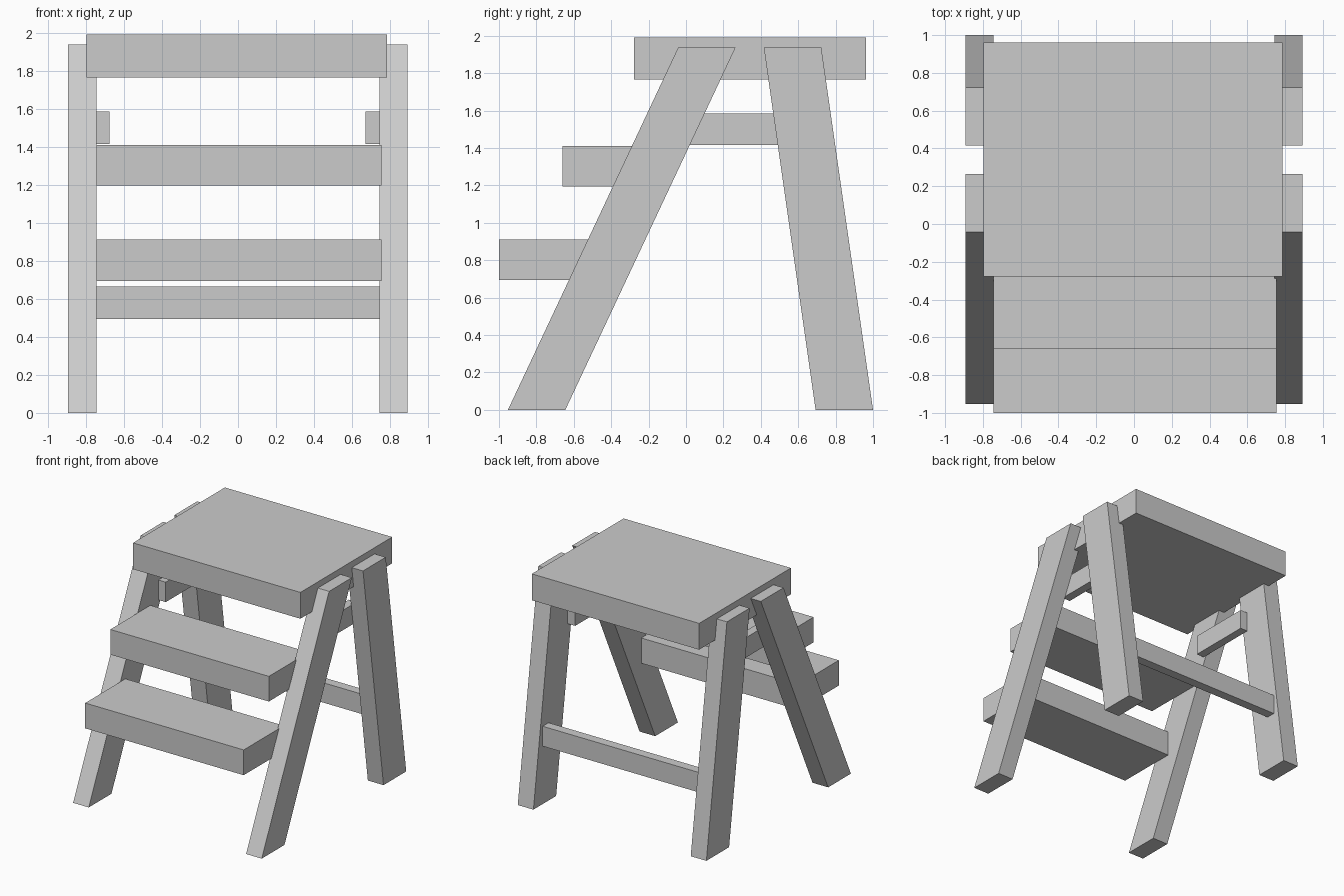
import bpy

if "Cube" in bpy.data.objects:
    bpy.data.objects.remove(bpy.data.objects["Cube"])


def extrude_x(name, profile, x0, x1):
    """Solid made from a y-z profile swept from x0 to x1."""
    n = len(profile)
    verts = [(x, y, z) for x in (x0, x1) for y, z in profile]
    faces = [tuple(reversed(range(n))), tuple(range(n, 2 * n))]
    faces += [(i, (i + 1) % n, n + (i + 1) % n, n + i) for i in range(n)]
    mesh = bpy.data.meshes.new(name)
    mesh.from_pydata(verts, [], faces)
    obj = bpy.data.objects.new(name, mesh)
    bpy.context.collection.objects.link(obj)
    return obj


def board(name, x, y, z):
    """Rectangular board given its (min, max) on each axis."""
    return extrude_x(name, [(y[0], z[0]), (y[1], z[0]), (y[1], z[1]), (y[0], z[1])], *x)


def leg_profile(foot_y, top_y, width=0.307, height=1.937):
    return [(foot_y, 0), (foot_y + width, 0), (top_y + width, height), (top_y, height)]


# Splayed legs and side braces on both sides
front_leg = leg_profile(-0.952, -0.042)
rear_leg = leg_profile(0.693, 0.416)
for side, leg_x, brace_x in (("left", (-0.893, -0.745), (-0.747, -0.675)),
                             ("right", (0.743, 0.891), (0.67, 0.745))):
    extrude_x(f"front_leg_{side}", front_leg, *leg_x)
    extrude_x(f"rear_leg_{side}", rear_leg, *leg_x)
    board(f"side_brace_{side}", brace_x, (-0.012, 0.54), (1.415, 1.585))

# Top platform
board("top_platform", (-0.798, 0.785), (-0.278, 0.962), (1.765, 1.99))

# Two steps
board("lower_step", (-0.745, 0.754), (-1.0, -0.457), (0.695, 0.911))
board("upper_step", (-0.745, 0.754), (-0.66, -0.12), (1.195, 1.41))

# Cross brace between the rear legs
board("rear_brace", (-0.746, 0.744), (0.795, 0.875), (0.495, 0.665))
